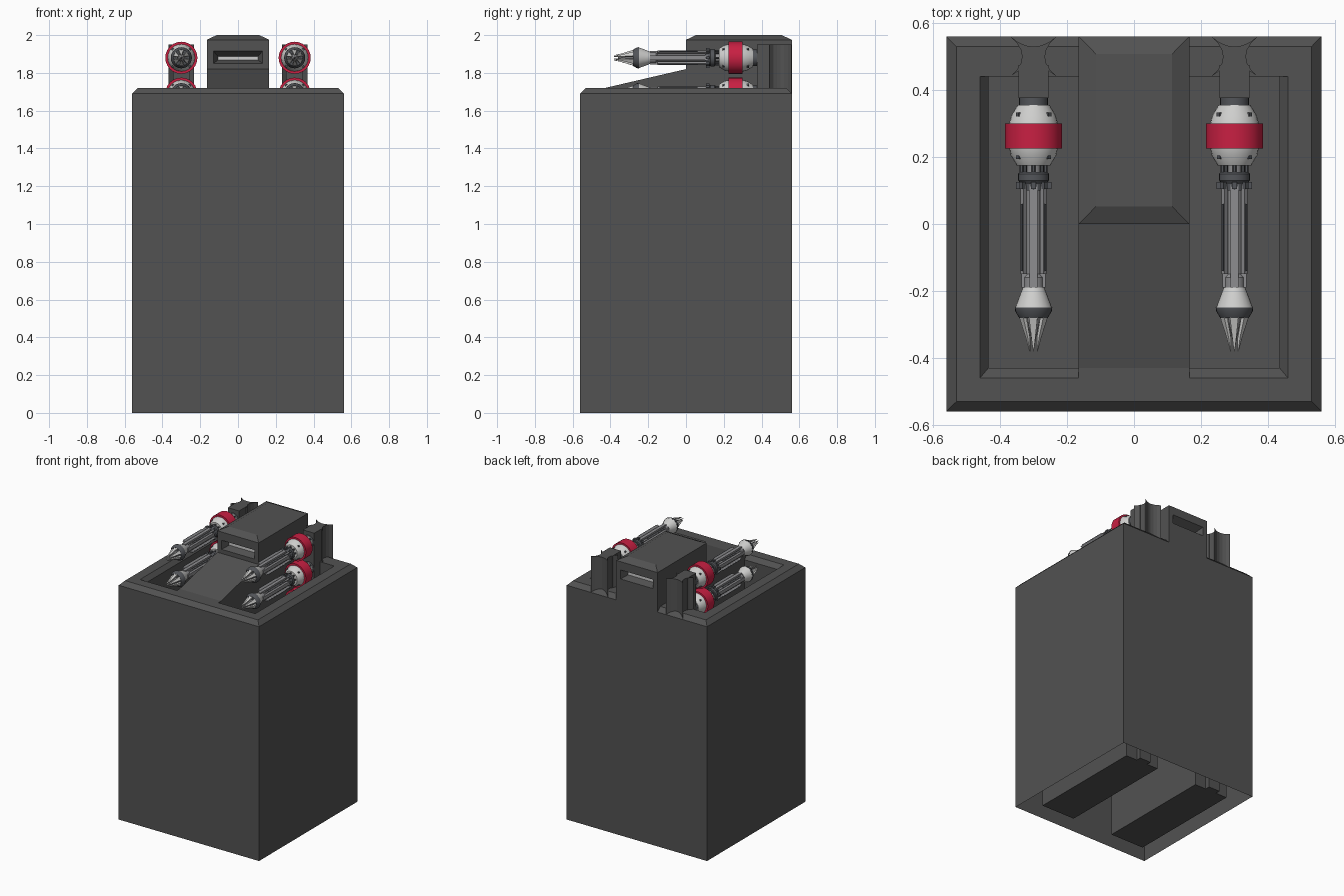
import bpy, bmesh, math
from mathutils import Vector, Matrix

if "Cube" in bpy.data.objects:
    bpy.data.objects.remove(bpy.data.objects["Cube"])


def material(name, rgb):
    m = bpy.data.materials.new(name)
    m.diffuse_color = (*rgb, 1)
    m.use_nodes = True
    m.node_tree.nodes["Principled BSDF"].inputs["Base Color"].default_value = m.diffuse_color
    return m


HULL = material("charcoal hull", (0.085, 0.085, 0.085))
LIGHT = material("pale lamp", (0.6, 0.6, 0.6))
WHITE = material("off white", (0.62, 0.62, 0.61))
RED = material("crimson", (0.58, 0.014, 0.055))
STEEL = material("mid grey steel", (0.27, 0.27, 0.28))
DARK = material("dark steel", (0.085, 0.09, 0.1))
MISSILE_MATS = [WHITE, RED, STEEL, DARK]
W, R, S, D = range(4)


def finish(bm, name, mats):
    me = bpy.data.meshes.new(name)
    bm.to_mesh(me)
    bm.free()
    for m in mats:
        me.materials.append(m)
    ob = bpy.data.objects.new(name, me)
    bpy.context.collection.objects.link(ob)
    return ob


def bridge(bm, loops, cap=False, mat=0):
    """Skin a series of point loops, optionally closing the last one."""
    rings = [[bm.verts.new(p) for p in lp] for lp in loops]
    for a, b in zip(rings, rings[1:]):
        n = len(a)
        for i in range(n):
            j = (i + 1) % n
            bm.faces.new((a[i], a[j], b[j], b[i])).material_index = mat
    if cap:
        bm.faces.new(rings[-1]).material_index = mat


def rect(x0, x1, y0, y1, z):
    return [(x0, y0, z), (x1, y0, z), (x1, y1, z), (x0, y1, z)]


def box(bm, x0, x1, y0, y1, z0, z1, mat=0, rot=None):
    m = Matrix.Translation(((x0 + x1) / 2, (y0 + y1) / 2, (z0 + z1) / 2)) @ \
        Matrix.Diagonal((x1 - x0, y1 - y0, z1 - z0, 1))
    if rot is not None:
        m = Matrix.Rotation(rot, 4, 'Y') @ m
    r = bmesh.ops.create_cube(bm, size=1, matrix=m)
    for f in {f for v in r['verts'] for f in v.link_faces}:
        f.material_index = mat


# silo shell: open underneath, with two deep wells reaching the ground
bm = bmesh.new()
E, C = 0.56, 0.53
bridge(bm, [rect(-E, E, -E, E, 0), rect(-E, E, -E, E, 1.69), rect(-C, C, -C, C, 1.72)])
xs = [-C, -0.46, -0.165, 0.165, 0.46, C]
ys = [-C, -0.46, 0.44, C]
for i in range(5):
    for j in range(3):
        if not (j == 1 and i in (1, 3)):
            bridge(bm, [rect(xs[i], xs[i + 1], ys[j], ys[j + 1], 1.72)], True)
for x0, x1, i0, i1 in ((0.165, 0.46, 0.165, 0.435), (-0.46, -0.165, -0.435, -0.165)):
    bridge(bm, [rect(x0, x1, -0.46, 0.44, 1.72), rect(i0, i1, -0.43, 0.44, 1.69),
                rect(i0, i1, -0.43, 0.44, 0)], True)
bmesh.ops.remove_doubles(bm, verts=bm.verts, dist=1e-5)
finish(bm, "silo_shell", [HULL])

# control housing with a chamfered roof and a lamp slot front and back
bm = bmesh.new()
HW, Y0, Y1, ZB, ZT = 0.165, 0.0, 0.56, 1.69, 1.975
bridge(bm, [rect(-HW, HW, Y0, Y1, ZT), rect(-0.113, 0.113, 0.053, 0.507, 2.0)], True)
for s in (-1, 1):
    x = s * HW
    q = [(x, Y0, ZB), (x, Y1, ZB), (x, Y1, ZT), (x, Y0, ZT)]
    bridge(bm, [q if s > 0 else q[::-1]], True)


def slot_loop(w, z0, z1, y, s):
    return [(-w * s, y, z0), (w * s, y, z0), (w * s, y, z1), (-w * s, y, z1)]


for y, s in ((Y0, 1), (Y1, -1)):
    inner = slot_loop(0.106, 1.868, 1.887, y + s * 0.05, s)
    bridge(bm, [slot_loop(HW, ZB, ZT, y, s), slot_loop(0.13, 1.85, 1.915, y, s), inner])
    bridge(bm, [inner], True, 1)
bmesh.ops.remove_doubles(bm, verts=bm.verts, dist=1e-5)
finish(bm, "control_housing", [HULL, LIGHT])

# sloping ramp in front of the housing
bm = bmesh.new()
side = [(-0.43, 1.72), (0.0, 1.72), (0.0, 1.82)]
L = [bm.verts.new((-HW, y, z)) for y, z in side]
Rr = [bm.verts.new((HW, y, z)) for y, z in side]
bm.faces.new(L[::-1])
bm.faces.new(Rr)
for i in (0, 2):
    j = (i + 1) % 3
    bm.faces.new((L[i], L[j], Rr[j], Rr[i]))
finish(bm, "front_ramp", [HULL])

# feed columns: four-pointed concave section plus a rail facing the missiles
for s, side_name in ((-1, "left"), (1, "right")):
    bm = bmesh.new()
    corners = [Vector(c) for c in ((-0.068, -0.059), (0.068, -0.059), (0.068, 0.059), (-0.068, 0.059))]
    outline = []
    for k in range(4):
        a, b = corners[k], corners[(k + 1) % 4]
        outline += [a * (1 - t) ** 2 + b * t * t for t in (i / 6 for i in range(6))]
    loops = [[(s * 0.3 + p.x, 0.5 + p.y, z) for p in outline] for z in (1.69, 1.95)]
    bridge(bm, loops, True)
    box(bm, s * 0.3 - 0.045, s * 0.3 + 0.045, 0.376, 0.475, 0.0, 1.95)
    finish(bm, "feed_column_" + side_name, [HULL])


# missile, modelled along y around its own axis
def lathe(bm, pts, mat, seg=24, cx=0, cz=0):
    """Turn (y, radius) points, listed from tail to nose, about the y axis."""
    loops = []
    for y, r in pts:
        loops.append([(cx + r * math.cos(2 * math.pi * i / seg), y,
                       cz + r * math.sin(2 * math.pi * i / seg)) for i in range(seg)])
    bridge(bm, loops, mat=mat)


bm = bmesh.new()
# tail, warhead drum and neck
lathe(bm, [(0.41, 0.001), (0.41, 0.014), (0.38, 0.014)], D, 12)
lathe(bm, [(0.38, 0.001), (0.38, 0.043), (0.355, 0.043)], D)
lathe(bm, [(0.355, 0.03), (0.355, 0.048), (0.325, 0.066), (0.30, 0.073)], W)
lathe(bm, [(0.30, 0.07), (0.30, 0.085), (0.225, 0.085), (0.225, 0.07)], R)
lathe(bm, [(0.225, 0.072), (0.205, 0.068), (0.175, 0.05), (0.175, 0.02)], W)
lathe(bm, [(0.175, 0.022), (-0.20, 0.022)], S, 16)
lathe(bm, [(0.155, 0.02), (0.155, 0.042), (0.15, 0.046), (0.13, 0.046), (0.12, 0.038),
           (0.10, 0.036), (0.10, 0.02)], D)
# nose flare and collar
lathe(bm, [(-0.15, 0.022), (-0.16, 0.03), (-0.19, 0.03)], S)
lathe(bm, [(-0.19, 0.032), (-0.215, 0.042), (-0.25, 0.055)], W)
lathe(bm, [(-0.25, 0.056), (-0.26, 0.055), (-0.28, 0.043), (-0.28, 0.001)], D)
lathe(bm, [(-0.28, 0.02), (-0.36, 0.003)], S, 12)
for k in range(8):
    ang = math.pi * k / 4
    c, n = math.cos(ang), math.sin(ang)
    # neck struts, collar lugs and bolts
    lathe(bm, [(0.176, 0.006), (0.154, 0.006)], D, 6, 0.036 * c, 0.036 * n)
    box(bm, 0.04, 0.053, 0.105, 0.125, -0.007, 0.007, D, ang)
    if k % 2:
        for y, r in ((0.327, 0.064), (0.2, 0.063)):
            box(bm, r - 0.01, r + 0.005, y - 0.006, y + 0.006, -0.006, 0.006, D, ang)
    # alternating long fins and rods
    if k % 2 == 0:
        box(bm, 0.02, 0.036, -0.19, 0.12, -0.012, 0.012, S, ang)
    else:
        box(bm, 0.034, 0.048, -0.15, 0.12, -0.006, 0.006, S, ang)
        box(bm, 0.048, 0.052, -0.14, 0.06, -0.003, 0.003, D, ang)
# nose prongs closing to a point
for k in range(6):
    rot = Matrix.Rotation(math.pi * k / 3 + 0.5, 3, 'Y')
    sections = ((-0.275, 0.032, 0.043, 0.013), (-0.34, 0.015, 0.023, 0.006), (-0.38, 0.012, 0.014, 0.001))
    loops = [[rot @ Vector(p) for p in ((r0, y, -w), (r1, y, -w), (r1, y, w), (r0, y, w))]
             for y, r0, r1, w in sections]
    bridge(bm, loops, True, W)
missile = finish(bm, "missile_right_1", MISSILE_MATS)
bm = bmesh.new()
bm.from_mesh(missile.data)
bmesh.ops.recalc_face_normals(bm, faces=bm.faces)
bm.to_mesh(missile.data)
bm.free()
bpy.context.view_layer.objects.active = missile
missile.select_set(True)
bpy.ops.object.shade_smooth_by_angle(angle=math.radians(30))

# stacks of missiles going down each well
for s, side_name in ((1, "right"), (-1, "left")):
    for k in range(5):
        ob = missile
        if s < 0 or k:
            ob = bpy.data.objects.new(f"missile_{side_name}_{k + 1}", missile.data)
            bpy.context.collection.objects.link(ob)
        ob.location = (s * 0.3, 0, 1.88 - 0.19 * k)
